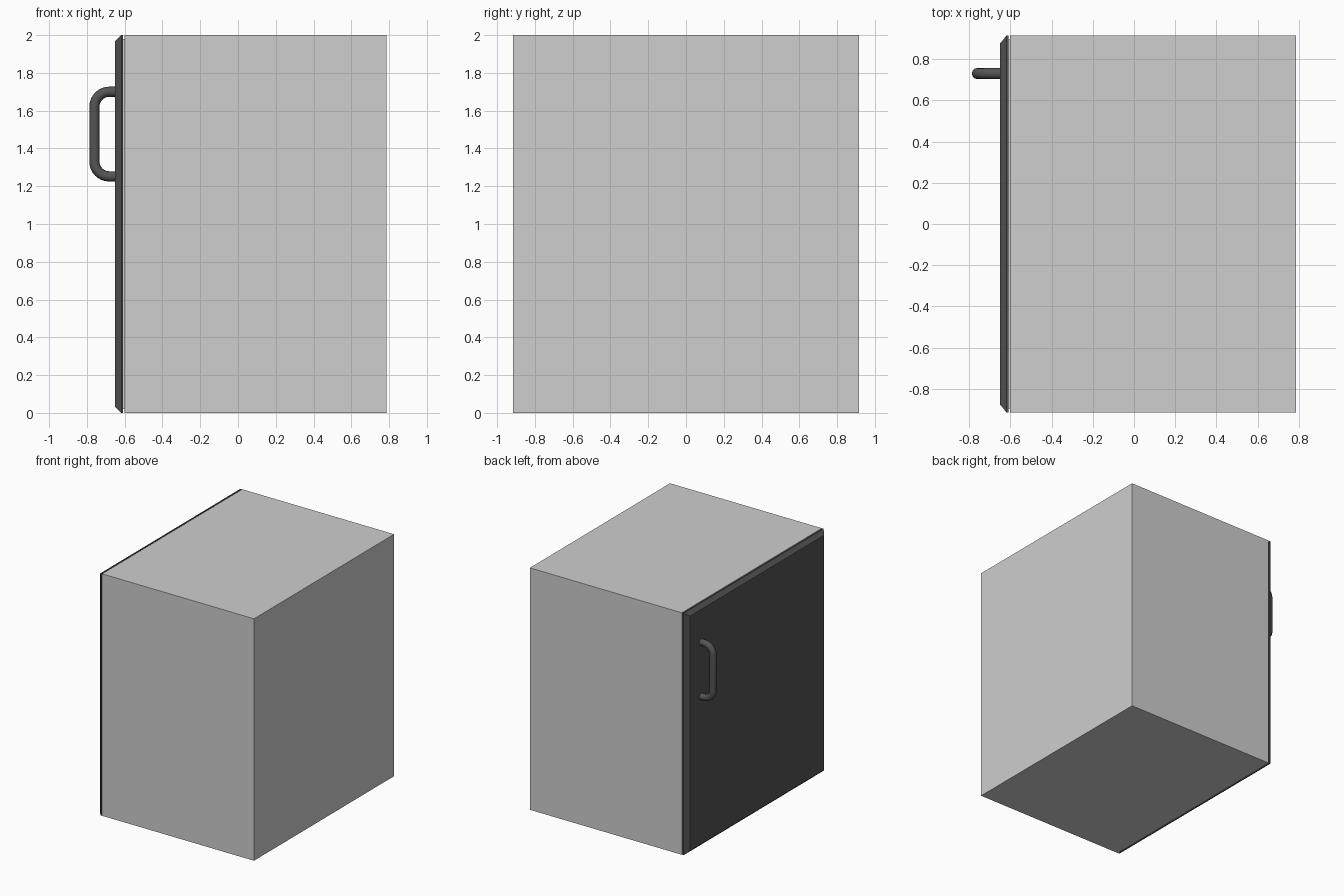
import bpy, bmesh, math

if "Cube" in bpy.data.objects:
    bpy.data.objects.remove(bpy.data.objects["Cube"])


def material(name, rgb):
    m = bpy.data.materials.new(name)
    m.diffuse_color = (*rgb, 1)
    m.use_nodes = True
    m.node_tree.nodes["Principled BSDF"].inputs["Base Color"].default_value = m.diffuse_color
    return m


LIGHT = material("light_grey", (0.62, 0.62, 0.62))
DARK = material("dark_grey", (0.09, 0.09, 0.09))


def loft(name, sections, mat):
    """Rectangular sections along x: (x, half_y, z_low, z_high), capped at both ends."""
    bm = bmesh.new()
    rings = [[bm.verts.new((x, y, z)) for y, z in
              ((-h, lo), (h, lo), (h, hi), (-h, hi))] for x, h, lo, hi in sections]
    for a, b in zip(rings, rings[1:]):
        for i in range(4):
            j = (i + 1) % 4
            bm.faces.new((a[i], a[j], b[j], b[i]))
    bm.faces.new(rings[0])
    bm.faces.new(rings[-1])
    bmesh.ops.recalc_face_normals(bm, faces=bm.faces)
    me = bpy.data.meshes.new(name)
    bm.to_mesh(me)
    bm.free()
    me.materials.append(mat)
    ob = bpy.data.objects.new(name, me)
    bpy.context.collection.objects.link(ob)
    return ob


# Cabinet box
loft("cabinet", [(-0.602, 0.915, 0, 2), (0.787, 0.915, 0, 2)], LIGHT)

# Slightly recessed seal that fills the slit behind the door
loft("door_seal", [(-0.612, 0.895, 0.02, 1.98), (-0.602, 0.895, 0.02, 1.98)], LIGHT)

# Door slab with chamfered outer rim
loft("door", [(-0.65, 0.876, 0.03, 1.97), (-0.618, 0.915, 0, 2),
              (-0.609, 0.915, 0, 2)], DARK)

# Handle: round bar bent into a bracket
R, X, Y, LOW, HIGH = 0.078, -0.76, 0.73, 1.252, 1.70
path = [(-0.64, HIGH)]
for cz, start in ((HIGH - R, 90), (LOW + R, 180)):
    for k in range(9):
        t = math.radians(start + 90 * k / 8)
        path.append((X + R + R * math.cos(t), cz + R * math.sin(t)))
path.append((-0.64, LOW))

curve = bpy.data.curves.new("handle_path", "CURVE")
curve.dimensions = "3D"
curve.bevel_depth = 0.027
curve.bevel_resolution = 4
curve.use_fill_caps = True
spline = curve.splines.new("POLY")
spline.points.add(len(path) - 1)
for p, (x, z) in zip(spline.points, path):
    p.co = (x, Y, z, 1)
curve.materials.append(DARK)
handle = bpy.data.objects.new("handle", curve)
bpy.context.collection.objects.link(handle)
bpy.context.view_layer.objects.active = handle
handle.select_set(True)
bpy.ops.object.convert(target="MESH")
bpy.ops.object.shade_smooth_by_angle(angle=math.radians(40))
